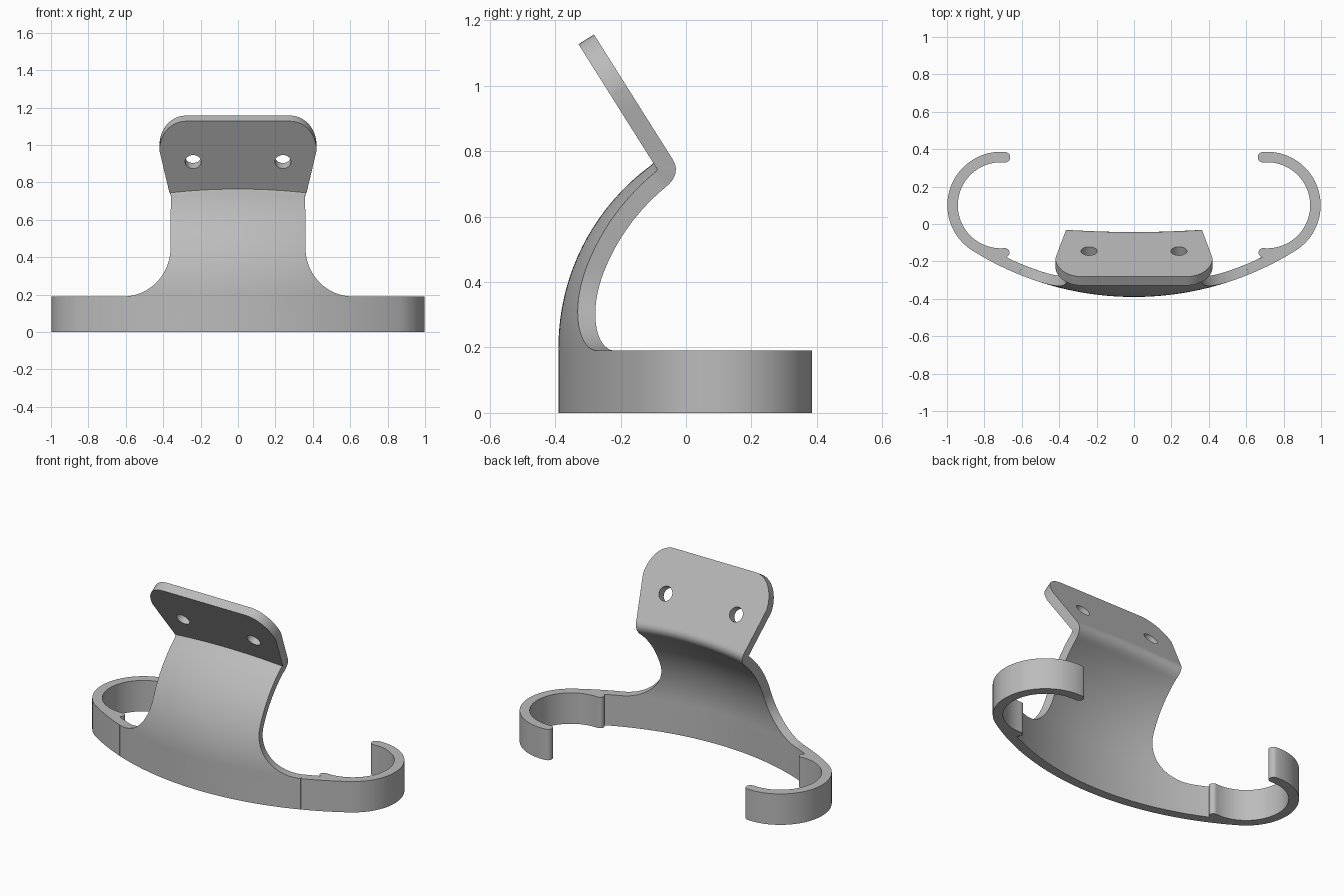
import bpy
import bmesh
from math import sin, cos, asin, atan2, radians, sqrt, pi
from mathutils import Vector

if "Cube" in bpy.data.objects:
    bpy.data.objects.remove(bpy.data.objects["Cube"])

THICK = 0.056
BAND_H = 0.19
BOW_Y, BOW_R = 1.24, 1.63            # plan arc of the front face
MID_R = BOW_R - THICK / 2
RING = Vector((0.712, 0.10))         # centre of each clip ring
RING_R = BOW_R - (RING - Vector((0, BOW_Y))).length
JOIN_X = 0.605                       # where the clips meet the body

grey = bpy.data.materials.new("satin grey")
grey.use_nodes = True
grey.diffuse_color = (0.5, 0.5, 0.5, 1)
grey.node_tree.nodes["Principled BSDF"].inputs["Base Color"].default_value = (0.5, 0.5, 0.5, 1)


def make_object(name, bm):
    bmesh.ops.recalc_face_normals(bm, faces=bm.faces)
    mesh = bpy.data.meshes.new(name)
    bm.to_mesh(mesh)
    bm.free()
    mesh.materials.append(grey)
    obj = bpy.data.objects.new(name, mesh)
    bpy.context.collection.objects.link(obj)
    return obj


def activate(obj):
    bpy.ops.object.select_all(action='DESELECT')
    obj.select_set(True)
    bpy.context.view_layer.objects.active = obj


def smooth(obj):
    activate(obj)
    bpy.ops.object.shade_smooth_by_angle(angle=radians(30))


def spread(a, b, n):
    return [a + (b - a) * i / n for i in range(n + 1)]


def arc(centre, r, start, end, n):
    return [(centre[0] + r * cos(a), centre[1] + r * sin(a)) for a in spread(start, end, n)]


# Body: one curved sheet, bowed in plan, leaning back and then bent forward
def plate_y(z):
    return -0.305 - 0.63 * (z - 1.142)


def body_y(x, z):
    lean = 0.661
    rise = max(z - 0.2, 0)
    lower = BOW_Y - sqrt(MID_R ** 2 - x * x) + lean - sqrt(max(lean ** 2 - rise ** 2, 0))
    upper, k = plate_y(z), 0.05
    blend = max(k - abs(lower - upper), 0) / k
    return min(lower, upper) - blend * blend * k / 4


rows = [(JOIN_X, 0), (JOIN_X, BAND_H / 2)]
rows += [(JOIN_X - 0.25 * sin(a), 0.44 - 0.25 * cos(a)) for a in spread(0, pi / 2, 20)]
rows += [(0.355, z) for z in spread(0.44, 0.66, 8)[1:]]
rows += [(0.355 + 0.065 * max(z - 0.71, 0) / 0.275, z)
         for z in spread(0.66, 0.83, 24)[1:] + spread(0.83, 0.985, 3)[1:]]
rows += [(0.28 + 0.14 * cos(a), 0.985 + 0.157 * sin(a)) for a in spread(0, pi / 2, 14)[1:]]

bm = bmesh.new()
grid = [[bm.verts.new((t * w, body_y(t * w, z), z)) for t in spread(-1, 1, 36)] for w, z in rows]
for low, high in zip(grid, grid[1:]):
    for i in range(len(low) - 1):
        bm.faces.new((low[i], low[i + 1], high[i + 1], high[i]))
body = make_object("curved_body", bm)
solid = body.modifiers.new("thickness", 'SOLIDIFY')
solid.thickness = THICK
solid.offset = 0
solid.use_even_offset = True

# Two screw holes drilled square to the upper plate
axis = Vector((0, 1, 0.63)).normalized()
for side in (-1, 1):
    bpy.ops.mesh.primitive_cylinder_add(
        vertices=32, radius=0.043, depth=0.3, location=(side * 0.24, plate_y(0.925), 0.925),
        rotation=axis.to_track_quat('Z', 'Y').to_euler())
    cutter = bpy.context.object
    cutter.name = "hole_cutter"
    cutter.hide_render = True
    cut = body.modifiers.new("hole", 'BOOLEAN')
    cut.operation = 'DIFFERENCE'
    cut.object = cutter
activate(body)
for name in [m.name for m in body.modifiers]:
    bpy.ops.object.modifier_apply(modifier=name)
for obj in [o for o in bpy.data.objects if o.name.startswith("hole_cutter")]:
    bpy.data.objects.remove(obj)
smooth(body)

# Clips: open rings that flow out of the body ends, with rounded lips
join = asin(JOIN_X / MID_R) - pi / 2
tangent = atan2(RING.y - BOW_Y, RING.x)
inner_r = RING_R - THICK
tip = radians(95)
lip_r = 0.024
bow = (0, BOW_Y)


def polar(r, a):
    return (RING.x + r * cos(a), RING.y + r * sin(a))


lip = polar(inner_r + lip_r, -tip)
lip_end = asin(lip[0] / (BOW_R - THICK)) - pi / 2
outline = arc(bow, BOW_R, join, tangent, 8)
outline += arc(RING, RING_R, tangent, tip, 40)[1:]
outline += arc(polar(RING_R - THICK / 2, tip), THICK / 2, tip, tip + pi, 12)[1:]
outline += arc(RING, inner_r, tip, -tip, 48)[1:]
outline += arc(lip, lip_r, pi - tip, radians(265), 12)[1:]
outline += arc(bow, BOW_R - THICK, lip_end, join, 4)

for side, name in ((1, "left_clip"), (-1, "right_clip")):
    bm = bmesh.new()
    base = bm.faces.new([bm.verts.new((side * x, y, 0)) for x, y in outline])
    wall = bmesh.ops.extrude_face_region(bm, geom=[base])
    top = [v for v in wall["geom"] if isinstance(v, bmesh.types.BMVert)]
    bmesh.ops.translate(bm, verts=top, vec=(0, 0, BAND_H))
    smooth(make_object(name, bm))
